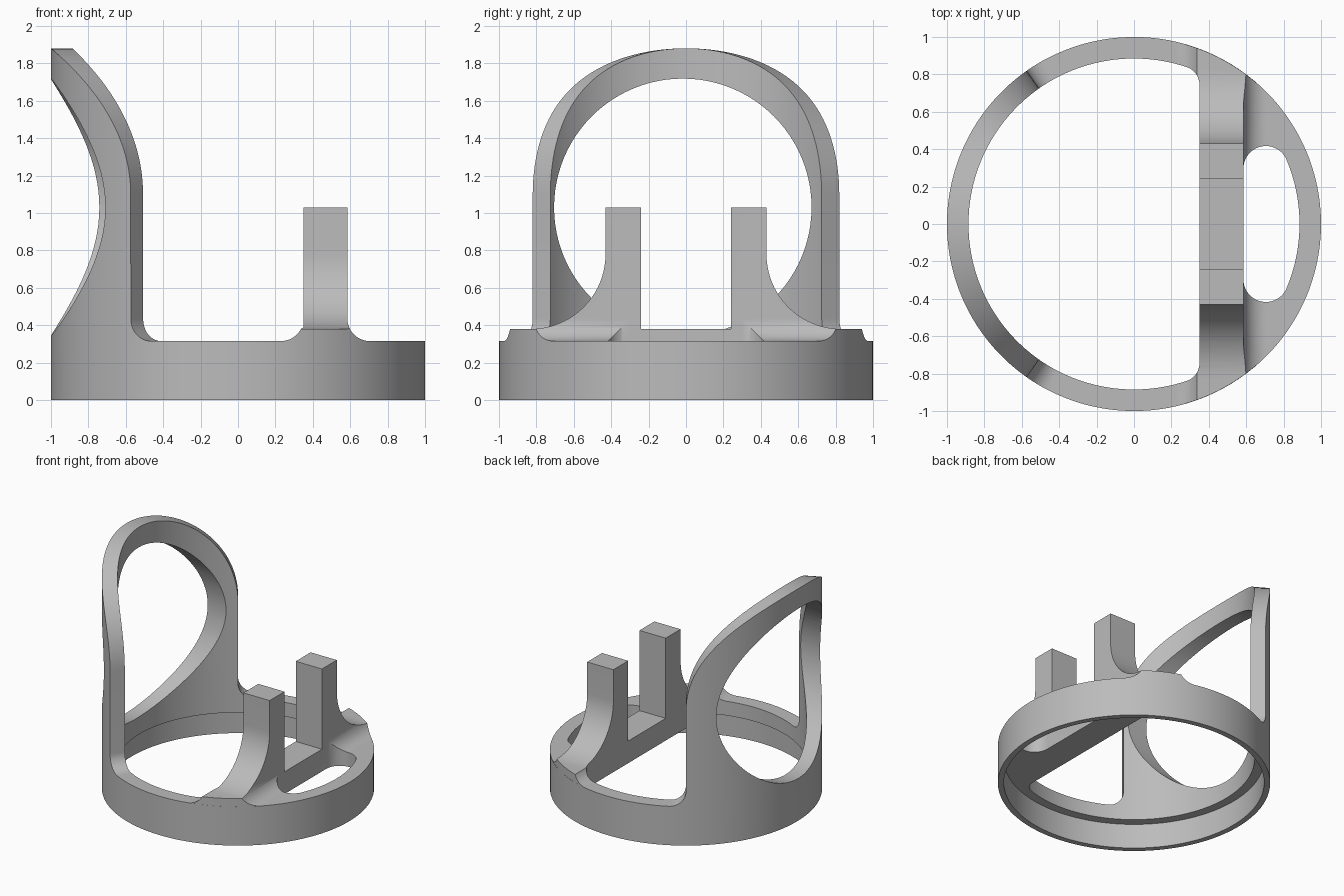
import bpy, bmesh
from math import sin, cos, sqrt, atan2, radians, degrees, pi
from mathutils import Vector

if "Cube" in bpy.data.objects:
    bpy.data.objects.remove(bpy.data.objects["Cube"], do_unlink=True)

R_OUT, R_IN, R_LIP = 1.0, 0.885, 0.956     # ring radii
Z_LEDGE, Z_RING, Z_BAR, Z_POST = 0.2, 0.315, 0.38, 1.03
X0, X1 = 0.35, 0.585                        # crossbar sides
FILLET = 0.12

grey = bpy.data.materials.new("mid grey")
grey.use_nodes = True
grey.diffuse_color = (0.5, 0.5, 0.5, 1)
grey.node_tree.nodes["Principled BSDF"].inputs["Base Color"].default_value = (0.5, 0.5, 0.5, 1)


def make_object(name, bm):
    bmesh.ops.recalc_face_normals(bm, faces=bm.faces)
    mesh = bpy.data.meshes.new(name)
    bm.to_mesh(mesh)
    bm.free()
    mesh.materials.append(grey)
    obj = bpy.data.objects.new(name, mesh)
    bpy.context.collection.objects.link(obj)
    return obj


def prism(name, points, axis, low, high):
    """Extrude a 2D outline along the given axis."""
    def place(p, h):
        co = list(p)
        co.insert(axis, h)
        return Vector(co)
    bm = bmesh.new()
    face = bm.faces.new([bm.verts.new(place(p, low)) for p in points])
    new = bmesh.ops.extrude_face_region(bm, geom=[face])["geom"]
    shift = place((0, 0), high - low)
    bmesh.ops.translate(bm, vec=shift, verts=[v for v in new if isinstance(v, bmesh.types.BMVert)])
    return make_object(name, bm)


def arc(cx, cy, r, start, end, steps=12):
    """Points on an arc, angles in degrees."""
    angles = [radians(start + (end - start) * i / steps) for i in range(steps + 1)]
    return [(cx + r * cos(a), cy + r * sin(a)) for a in angles]


def activate(obj):
    bpy.ops.object.select_all(action="DESELECT")
    obj.select_set(True)
    bpy.context.view_layer.objects.active = obj


def boolean(target, cutter, operation):
    mod = target.modifiers.new("cut", "BOOLEAN")
    mod.operation, mod.solver, mod.object = operation, "EXACT", cutter
    activate(target)
    bpy.ops.object.modifier_apply(modifier=mod.name)
    bpy.data.objects.remove(cutter, do_unlink=True)


def mirrored(points):
    """Close an outline by mirroring it in its second coordinate."""
    return points + [(x, -y) for x, y in reversed(points)]


# Ring with the curved upright shield: one section swept around, height varies
HALF, SHOULDER, RISE = 55, 1.1, 0.78
half_path = []                              # (angle from the -x axis, top height)
for i in range(33):
    t = pi / 2 * i / 32
    half_path.append((HALF * sin(t), SHOULDER + RISE * cos(t)))
for i in range(11):
    t = pi / 2 * i / 10
    half_path.append((HALF + 0.02 + degrees(FILLET * (1 - cos(t)) / 0.94),
                      Z_RING + FILLET * (1 - sin(t))))
last = half_path[-1][0]
half_path += [(last + (180 - last) * i / 40, Z_RING) for i in range(1, 41)]
path = half_path + [(-a, h) for a, h in reversed(half_path[1:-1])]

bm = bmesh.new()
sections = []
for a, h in path:
    a = radians(180 - a)
    profile = [(R_OUT, 0), (R_OUT, h), (R_IN, h), (R_IN, Z_LEDGE), (R_LIP, Z_LEDGE), (R_LIP, 0)]
    sections.append([bm.verts.new((r * cos(a), r * sin(a), z)) for r, z in profile])
for s, n in zip(sections, sections[1:] + sections[:1]):
    for k in range(6):
        m = (k + 1) % 6
        bm.faces.new((s[k], s[m], n[m], n[k]))
ring = make_object("ring_and_shield", bm)

# Round window through the shield
window = prism("window_cutter", arc(-0.017, 1.03, 0.688, 0, 360, 96)[:-1], 0, -1.3, -0.2)
boolean(ring, window, "DIFFERENCE")

# Crossbar and front shelf: filleted section along y
low = Z_RING + FILLET
section = [(0, Z_LEDGE), (0, Z_RING)]
section += arc(X0 - FILLET, low, FILLET, -90, 0) + [(X0, 1.2), (X1, 1.2)]
section += arc(X1 + FILLET, low, FILLET, 180, 270) + [(1.1, Z_RING), (1.1, Z_LEDGE)]
bridge = prism("crossbar_and_posts", section, 1, -1.1, 1.1)

# Two posts with flared feet, seen along x
posts = [(1.2, 0), (1.2, Z_BAR)] + arc(0.83, 0.78, 0.4, 270, 180, 20)
posts += [(0.43, Z_POST), (0.24, Z_POST), (0.24, Z_BAR)]
posts += [(-y, z) for y, z in reversed(posts)]
boolean(bridge, prism("post_shape", posts, 0, -0.5, 1.5), "INTERSECT")

# Trim to the ring
disc = prism("disc_shape", arc(0, 0, 0.999, 0, 360, 160)[:-1], 2, -0.5, 1.5)
boolean(bridge, disc, "INTERSECT")


# Openings on both sides of the bar, with rounded corners
def opening(side_x, f, direction):
    cx = side_x + direction * f
    cy = sqrt((R_IN - f) ** 2 - cx ** 2)
    tangent = degrees(atan2(cy, cx))
    if direction < 0:
        outline = arc(cx, cy, f, 0, tangent) + arc(0, 0, R_IN, tangent, 180, 50)[1:-1]
    else:
        outline = arc(cx, cy, f, 180, tangent, 20) + arc(0, 0, R_IN, tangent, 0, 12)[1:-1]
    return prism("opening_cutter", mirrored(outline), 2, -0.5, 1.5)


boolean(bridge, opening(X0, 0.1, -1), "DIFFERENCE")
boolean(bridge, opening(X1, 0.12, 1), "DIFFERENCE")

for obj in (ring, bridge):
    activate(obj)
    bpy.ops.object.shade_smooth_by_angle(angle=radians(30))
